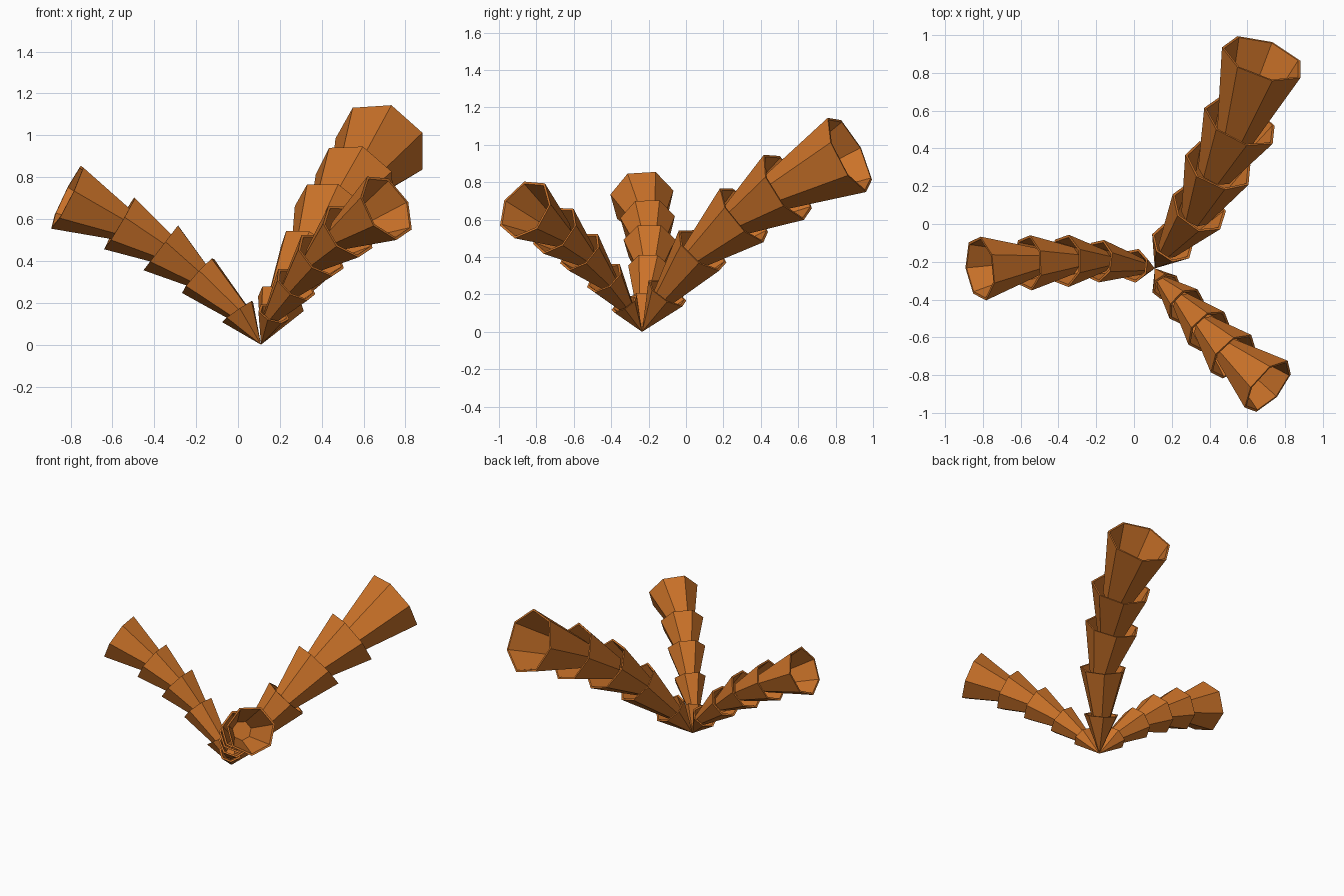
import bpy, bmesh, math
from mathutils import Vector

if "Cube" in bpy.data.objects:
    bpy.data.objects.remove(bpy.data.objects["Cube"])

SIDES = 7
WALL = 0.014

mat = bpy.data.materials.new("burnt orange")
mat.diffuse_color = (0.60, 0.17, 0.022, 1)
mat.use_nodes = True
mat.node_tree.nodes["Principled BSDF"].inputs["Base Color"].default_value = mat.diffuse_color

BASE = (0.11, -0.235, 0.0)
# each arm: rim centres along the drooping path, with rim radius
ARMS = {
    "back_arm": [(0.205, -0.10, 0.21, 0.12), (0.345, 0.085, 0.44, 0.16), (0.45, 0.31, 0.63, 0.19),
                 (0.565, 0.54, 0.78, 0.21), (0.684, 0.874, 0.953, 0.229)],
    "left_arm": [(0.0, -0.22, 0.16, 0.092), (-0.19, -0.195, 0.333, 0.116), (-0.365, -0.195, 0.468, 0.142),
                 (-0.563, -0.205, 0.585, 0.15), (-0.815, -0.235, 0.71, 0.174)],
    "front_arm": [(0.17, -0.33, 0.15, 0.08), (0.275, -0.435, 0.29, 0.11), (0.395, -0.565, 0.43, 0.132),
                  (0.525, -0.70, 0.545, 0.15), (0.71, -0.86, 0.657, 0.173)],
}


def funnel(name, start, end, r0, r1, phase):
    """Open heptagonal funnel with a thin wall, facing from start to end."""
    d = (end - start).normalized()
    u = d.cross(Vector((0, 0, 1))).normalized()
    w = u.cross(d)
    bm = bmesh.new()

    def ring(c, r):
        if r < 0.001:
            return [bm.verts.new(c)] * SIDES
        out = []
        for k in range(SIDES):
            a = math.radians(phase) + 2 * math.pi * k / SIDES
            out.append(bm.verts.new(c + r * (math.cos(a) * u + math.sin(a) * w)))
        return out

    rings = [ring(start, r0), ring(end, r1), ring(end, r1 - WALL),
             ring(start + d * 0.04, max(r0 - WALL * 0.5, 0.0))]
    for a, b in zip(rings, rings[1:]):
        for k in range(SIDES):
            n = (k + 1) % SIDES
            f = list(dict.fromkeys([a[k], a[n], b[n], b[k]]))
            bm.faces.new(f)
    for r in (rings[0], rings[-1]):
        if r[0] is not r[1]:
            bm.faces.new(r)
    bmesh.ops.recalc_face_normals(bm, faces=bm.faces[:])
    me = bpy.data.meshes.new(name)
    bm.to_mesh(me)
    bm.free()
    me.materials.append(mat)
    bpy.context.collection.objects.link(bpy.data.objects.new(name, me))


# stacked funnels, each growing out of the one before
for arm, stops in ARMS.items():
    prev, prev_r = Vector(BASE), 0.0
    for i, (x, y, z, r) in enumerate(stops):
        p = Vector((x, y, z))
        r0, start = prev_r * 0.6, prev
        if i:  # sink the narrow end into the previous funnel
            step = p - prev
            back = 0.2
            start = prev - step * back
            r0 -= (r - r0) * back
        funnel(f"{arm}_funnel_{i + 1}", start, p, r0, r, 10 + 1.7 * i)
        prev, prev_r = p, r
